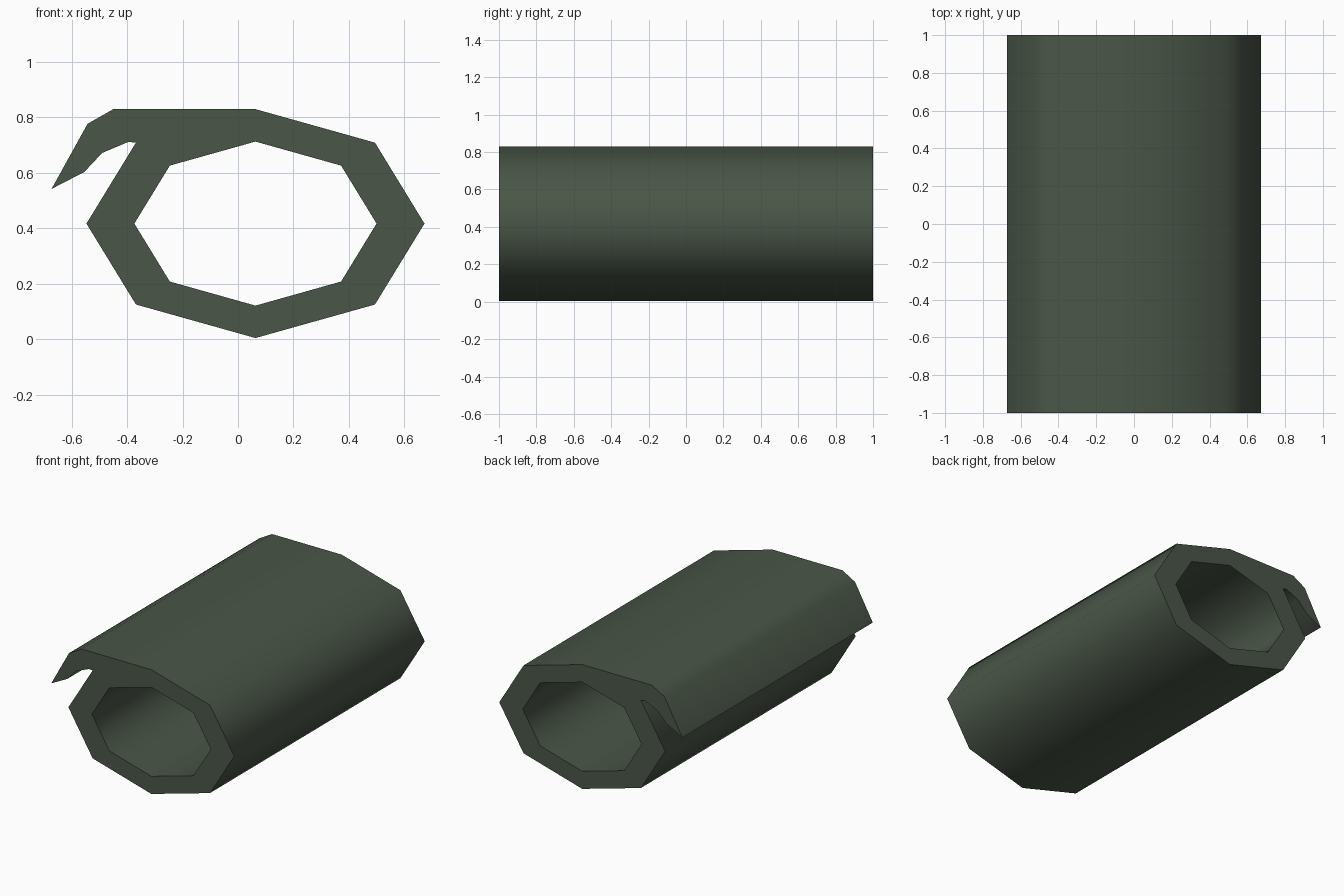
import bpy, bmesh, math

if "Cube" in bpy.data.objects:
    bpy.data.objects.remove(bpy.data.objects["Cube"])

CX, CZ = 0.063, 0.417      # centre of the eight-sided tube
HALF = 1.0                 # half length along y

mat = bpy.data.materials.new("dark grey green")
mat.diffuse_color = (0.068, 0.093, 0.064, 1.0)
mat.use_nodes = True
mat.node_tree.nodes["Principled BSDF"].inputs["Base Color"].default_value = mat.diffuse_color


def octagon(rx, rz):
    return [(CX + rx * math.cos(i * math.pi / 4), CZ + rz * math.sin(i * math.pi / 4))
            for i in range(8)]


bm = bmesh.new()


def rows(points):
    """Front and back vertex rows of a profile."""
    return [[bm.verts.new((x, y, z)) for x, z in points] for y in (-HALF, HALF)]


# tube walls and flap share the octagon corners 2 (top) and 3 (upper left)
outer = rows(octagon(0.61, 0.413))
inner = rows(octagon(0.437, 0.296))
flap = rows([(-0.45, 0.83), (-0.543, 0.777), (-0.673, 0.542),
             (-0.555, 0.603), (-0.49, 0.672), (-0.395, 0.712)])
outline = [o[:3] + f + o[3:] for o, f in zip(outer, flap)]

# long walls of the outer outline and of the bore
for front, back in (outline, inner):
    n = len(front)
    for i in range(n):
        j = (i + 1) % n
        bm.faces.new((front[i], front[j], back[j], back[i]))

# end caps: ring of quads plus the curled flap
for o, i, f in zip(outer, inner, flap):
    for k in range(8):
        m = (k + 1) % 8
        bm.faces.new((o[k], o[m], i[m], i[k]))
    bm.faces.new([o[2]] + f + [o[3]])

bmesh.ops.recalc_face_normals(bm, faces=bm.faces)
mesh = bpy.data.meshes.new("rolled_tube")
bm.to_mesh(mesh)
bm.free()
mesh.materials.append(mat)

tube = bpy.data.objects.new("rolled_tube", mesh)
bpy.context.collection.objects.link(tube)

# smooth walls, sharp rims
bpy.context.view_layer.objects.active = tube
tube.select_set(True)
bpy.ops.object.shade_smooth_by_angle(angle=math.radians(75))
